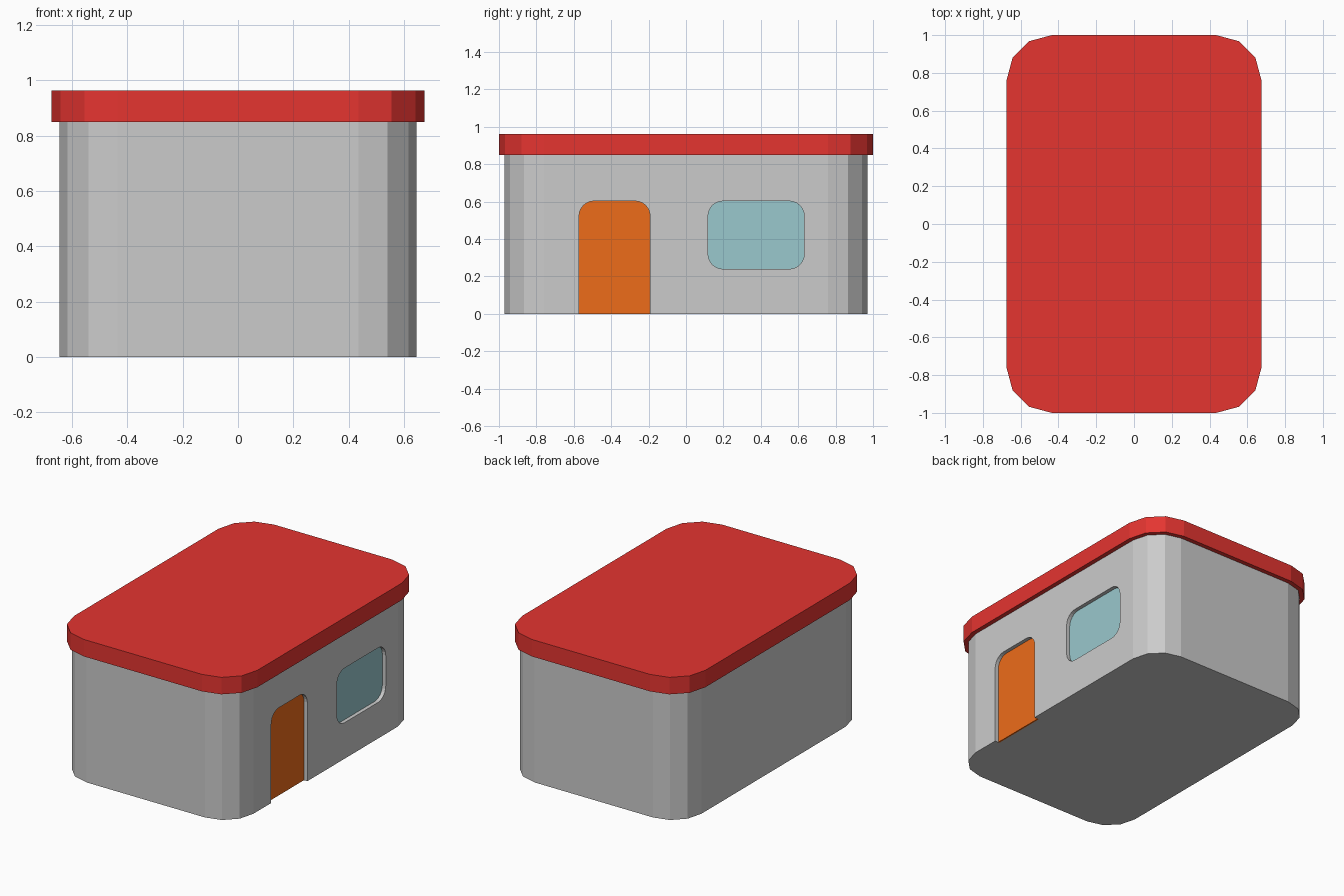
import bpy
import bmesh
from math import cos, sin, pi
from mathutils import Vector

if "Cube" in bpy.data.objects:
    bpy.data.objects.remove(bpy.data.objects["Cube"])


def rounded_rect(u0, u1, v0, v1, radii, segs):
    """Outline points; radii for corners (max,max), (min,max), (min,min), (max,min)."""
    signs = [(1, 1), (-1, 1), (-1, -1), (1, -1)]
    pts = []
    for i, ((su, sv), r) in enumerate(zip(signs, radii)):
        u = u1 - r if su > 0 else u0 + r
        v = v1 - r if sv > 0 else v0 + r
        if r == 0:
            pts.append((u, v))
            continue
        for k in range(segs + 1):
            a = (i + k / segs) * pi / 2
            pts.append((u + r * cos(a), v + r * sin(a)))
    return pts


def prism(name, points, direction, color=None):
    """Extrude a planar outline into a closed solid."""
    bm = bmesh.new()
    face = bm.faces.new([bm.verts.new(p) for p in points])
    ext = bmesh.ops.extrude_face_region(bm, geom=[face], use_keep_orig=True)
    verts = [g for g in ext["geom"] if isinstance(g, bmesh.types.BMVert)]
    bmesh.ops.translate(bm, verts=verts, vec=Vector(direction))
    bmesh.ops.recalc_face_normals(bm, faces=bm.faces)
    mesh = bpy.data.meshes.new(name)
    bm.to_mesh(mesh)
    bm.free()
    obj = bpy.data.objects.new(name, mesh)
    bpy.context.collection.objects.link(obj)
    if color:
        mat = bpy.data.materials.new(name + "_material")
        mat.diffuse_color = color
        mat.use_nodes = True
        mat.node_tree.nodes["Principled BSDF"].inputs["Base Color"].default_value = mat.diffuse_color
        mesh.materials.append(mat)
    return obj


def slab(name, hx, hy, r, z0, z1, color=None):
    outline = rounded_rect(-hx, hx, -hy, hy, [r] * 4, 3)
    return prism(name, [(x, y, z0) for x, y in outline], (0, 0, z1 - z0), color)


def wall_panel(name, y0, y1, z0, z1, radii, x0, x1, color=None):
    outline = rounded_rect(y0, y1, z0, z1, radii, 6)
    return prism(name, [(x0, y, z) for y, z in outline], (x1 - x0, 0, 0), color)


WALL_X = 0.645
PANEL_X = WALL_X - 0.025
BACK_X = PANEL_X - 0.01

# Walls and overhanging flat roof
walls = slab("walls", WALL_X, 0.97, 0.21, 0, 0.85)
slab("roof", 0.675, 1.0, 0.24, 0.85, 0.963, (0.78, 0.035, 0.03, 1))

# Recessed door and window on the right side: (name, y0, y1, z0, z1, radii, cut z0, colour)
openings = [
    ("door", -0.572, -0.192, 0, 0.603, (0.08, 0.08, 0, 0), -0.1, (0.85, 0.15, 0.01, 1)),
    ("window", 0.118, 0.632, 0.24, 0.603, (0.08,) * 4, 0.24, (0.32, 0.58, 0.61, 1)),
]
for name, y0, y1, z0, z1, radii, cut_z0, color in openings:
    wall_panel(name, y0, y1, z0, z1, radii, BACK_X, PANEL_X, color)
    cutter = wall_panel(name + "_cutter", y0, y1, cut_z0, z1, radii, BACK_X, 0.8)
    cutter.hide_render = True
    cutter.display_type = 'WIRE'
    mod = walls.modifiers.new(name + "_recess", 'BOOLEAN')
    mod.operation = 'DIFFERENCE'
    mod.solver = 'EXACT'
    mod.object = cutter
